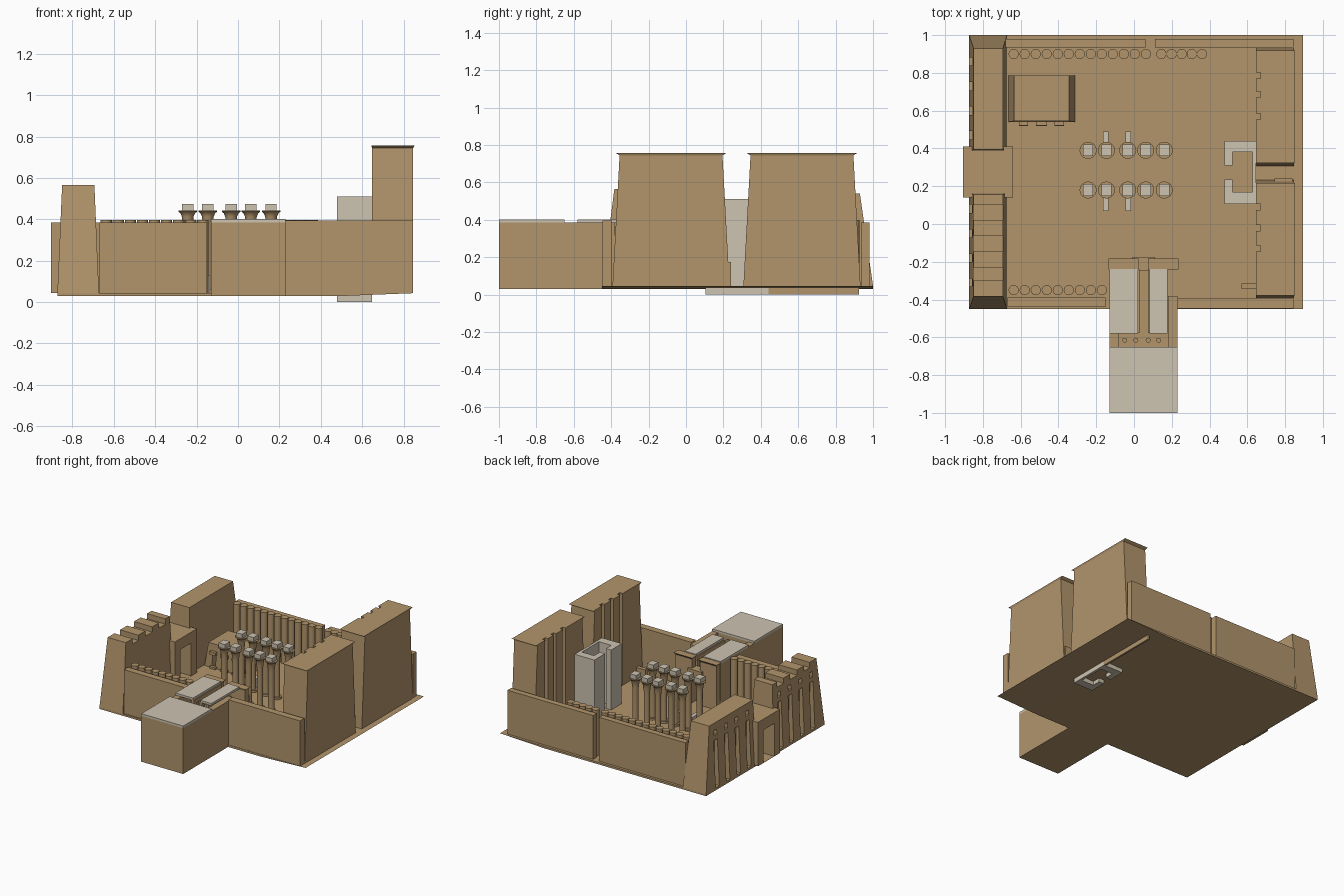
import bpy, bmesh, math

if "Cube" in bpy.data.objects:
    bpy.data.objects.remove(bpy.data.objects["Cube"])

def material(name, rgb):
    m = bpy.data.materials.new(name)
    m.diffuse_color = (*rgb, 1)
    m.use_nodes = True
    m.node_tree.nodes["Principled BSDF"].inputs["Base Color"].default_value = m.diffuse_color
    return m

SAND = material("sandstone", (0.445, 0.30, 0.150))
PALE = material("pale_limestone", (0.61, 0.546, 0.434))
FLOOR = 0.045

def finish(name, bm, mat, smooth=False):
    bmesh.ops.recalc_face_normals(bm, faces=bm.faces)
    me = bpy.data.meshes.new(name)
    bm.to_mesh(me)
    bm.free()
    me.materials.append(mat)
    ob = bpy.data.objects.new(name, me)
    bpy.context.collection.objects.link(ob)
    if smooth:
        bpy.ops.object.select_all(action='DESELECT')
        ob.select_set(True)
        bpy.context.view_layer.objects.active = ob
        bpy.ops.object.shade_smooth_by_angle(angle=math.radians(35))
    return ob

def add_frustum(bm, low, high, z0, z1):
    """low / high are rectangles (x0, x1, y0, y1)"""
    rings = []
    for (x0, x1, y0, y1), z in ((low, z0), (high, z1)):
        rings.append([bm.verts.new(c) for c in
                      ((x0, y0, z), (x1, y0, z), (x1, y1, z), (x0, y1, z))])
    a, b = rings
    bm.faces.new(a[::-1])
    bm.faces.new(b)
    for i in range(4):
        j = (i + 1) % 4
        bm.faces.new((a[i], a[j], b[j], b[i]))

def frustum(name, low, high, z0, z1, mat=SAND):
    bm = bmesh.new()
    add_frustum(bm, low, high, z0, z1)
    return finish(name, bm, mat)

def box(name, x0, x1, y0, y1, z0, z1, mat=SAND):
    return frustum(name, (x0, x1, y0, y1), (x0, x1, y0, y1), z0, z1, mat)

def prism(name, pts, z0, z1, mat):
    bm = bmesh.new()
    face = bm.faces.new([bm.verts.new((x, y, z0)) for x, y in pts])
    ext = bmesh.ops.extrude_face_region(bm, geom=[face])
    for v in ext["geom"]:
        if isinstance(v, bmesh.types.BMVert):
            v.co.z = z1
    if not any(f is face for f in bm.faces):
        bm.faces.new([v for v in bm.verts if v.co.z == z0])
    return finish(name, bm, mat)

def lathe(name, x, y, profile, sides=16, mat=SAND):
    bm = bmesh.new()
    rings = [[bm.verts.new((x + r * math.cos(2 * math.pi * k / sides),
                            y + r * math.sin(2 * math.pi * k / sides), z))
              for k in range(sides)] for r, z in profile]
    bm.faces.new(rings[0][::-1])
    bm.faces.new(rings[-1])
    for a, b in zip(rings, rings[1:]):
        for k in range(sides):
            j = (k + 1) % sides
            bm.faces.new((a[k], a[j], b[j], b[k]))
    return finish(name, bm, mat, smooth=True)

def carve(ob, boxes):
    """cut a list of boxes (x0, x1, y0, y1, z0, z1) out of an object"""
    bm = bmesh.new()
    for x0, x1, y0, y1, z0, z1 in boxes:
        add_frustum(bm, (x0, x1, y0, y1), (x0, x1, y0, y1), z0, z1)
    cutter = finish("cutter", bm, SAND)
    cutter.hide_render = True
    mod = ob.modifiers.new("cut", 'BOOLEAN')
    mod.operation, mod.object, mod.solver = 'DIFFERENCE', cutter, 'EXACT'
    bpy.context.view_layer.objects.active = ob
    bpy.ops.object.modifier_apply(modifier=mod.name)
    bpy.data.objects.remove(cutter)

# Ground slab, thinning towards the right edge
box("ground", -0.872, 0.5, -0.45, 1.0, 0.03, FLOOR)
frustum("ground_edge", (0.5, 0.51, -0.45, 1.0), (0.5, 0.895, -0.45, 1.0), 0.03, FLOOR)

# Enclosure walls
box("front_wall_left", -0.67, -0.15, -0.44, -0.39, FLOOR, 0.385)
box("front_wall_right", 0.23, 0.845, -0.447, -0.395, FLOOR, 0.395)
box("back_wall_left", -0.68, 0.06, 0.935, 0.98, FLOOR, 0.385)
box("back_wall_right", 0.11, 0.845, 0.935, 0.98, FLOOR, 0.385)

# Left pylon: battered towers with mast niches and small windows
def niches(ys):
    cuts = []
    for y in ys:
        cuts.append((-0.95, -0.832, y - 0.022, y + 0.022, 0.05, 0.41))
        cuts.append((-0.95, -0.81, y - 0.018, y + 0.018, 0.445, 0.485))
    return cuts

tower = frustum("left_pylon_back_tower", (-0.873, -0.672, 0.375, 1.0),
                (-0.850, -0.694, 0.395, 0.93), FLOOR, 0.54)
carve(tower, niches((0.47, 0.60, 0.73, 0.86)))
tower = frustum("left_pylon_front_tower", (-0.873, -0.672, -0.45, 0.175),
                (-0.850, -0.694, -0.383, 0.155), FLOOR, 0.565)
carve(tower, niches((0.08, -0.05, -0.18, -0.31)))
carve(tower, [(-1, -0.5, a, b, 0.525, 0.7) for a, b in
              ((0.02, 0.10), (-0.145, -0.06), (-0.30, -0.23))])

# Left gate
gate = box("left_gate", -0.904, -0.64, 0.14, 0.41, FLOOR, 0.385)
carve(gate, [(-1, -0.5, 0.21, 0.34, 0.046, 0.30)])

# Right pylon: tall towers with cornices and full height mast niches
for name, c, ys in (("front", -0.08, (0.09, -0.02, -0.13)),
                    ("back", 0.62, (0.785, 0.685, 0.57))):
    cuts = [(0.6, 0.67, y - 0.016, y + 0.016, 0.05, 0.9) for y in ys]
    t = frustum(f"right_pylon_{name}_tower", (0.647, 0.847, c - 0.313, c + 0.313),
                (0.647, 0.847, c - 0.275, c + 0.275), FLOOR, 0.745)
    carve(t, cuts)
    t = frustum(f"right_pylon_{name}_cornice", (0.647, 0.847, c - 0.275, c + 0.275),
                (0.645, 0.853, c - 0.298, c + 0.298), 0.745, 0.758)
    carve(t, cuts)
box("tower_side_block", 0.745, 0.84, 0.20, 0.24, FLOOR, 0.175)
box("tower_foot_block", 0.57, 0.647, -0.345, -0.315, FLOOR, 0.12)

# Pale gateway chamber, open to the court, and the footing strip beneath it
prism("gateway_chamber",
      [(0.478, 0.105), (0.647, 0.105), (0.647, 0.44), (0.478, 0.44), (0.478, 0.31),
       (0.522, 0.31), (0.522, 0.38), (0.627, 0.38), (0.627, 0.17), (0.522, 0.17),
       (0.522, 0.235), (0.478, 0.235)], 0.0, 0.51, PALE)
box("footing_strip", 0.632, 0.647, 0.435, 0.925, 0.0, 0.035)

# Colonnades along the walls
for name, y, x0, x1, n in (("back_left", 0.90, -0.637, 0.063, 13),
                           ("back_right", 0.90, 0.145, 0.36, 5),
                           ("front", -0.35, -0.637, -0.17, 9)):
    for i in range(n):
        x = x0 + (x1 - x0) * i / (n - 1)
        lathe(f"{name}_colonnade_column", x, y, [(0.027, FLOOR), (0.027, 0.398)])

# Central columns with flared capitals and pale blocks on top
SHAFT = [(0.034, FLOOR), (0.034, 0.06), (0.022, 0.06), (0.022, 0.36), (0.025, 0.385),
         (0.029, 0.415), (0.036, 0.43), (0.045, 0.437), (0.045, 0.442)]
for x in (-0.243, -0.146, -0.033, 0.062, 0.16):
    for y in (0.18, 0.39):
        lathe("court_column", x, y, SHAFT, 20)
        box("column_block", x - 0.027, x + 0.027, y - 0.031, y + 0.031, 0.442, 0.475, PALE)
for x in (-0.15, -0.03):
    box("low_plinth_front", x - 0.015, x + 0.015, 0.07, 0.165, FLOOR, 0.13, PALE)
    box("low_plinth_back", x - 0.015, x + 0.015, 0.405, 0.49, FLOOR, 0.13, PALE)

# Small shrine in the back left corner
shrine = frustum("shrine", (-0.665, -0.312, 0.54, 0.787),
                 (-0.635, -0.343, 0.545, 0.785), FLOOR, 0.23)
doors = ((-0.61, -0.56), (-0.52, -0.46), (-0.42, -0.37))
carve(shrine, [(a + 0.01, b - 0.01, 0.5, 0.65, 0.05, 0.15) for a, b in doors])
for a, b in doors:
    box("shrine_step", a, b, 0.52, 0.545, FLOOR, 0.06)
    box("shrine_lintel", a, b, 0.522, 0.55, 0.15, 0.175)

# Annex temple at the front: closed rear block, portico, two roofed aisles
box("annex_floor", -0.13, 0.23, -0.66, -0.45, 0.03, FLOOR)
box("annex_rear_block", -0.13, 0.23, -1.0, -0.65, 0.03, 0.385)
box("annex_rear_roof", -0.13, 0.23, -1.0, -0.65, 0.385, 0.402, PALE)
box("annex_left_wall", -0.13, -0.08, -0.65, -0.235, 0.03, 0.385)
box("annex_right_wall", 0.18, 0.23, -0.65, -0.38, 0.03, 0.385)
for x in (-0.05, 0.01, 0.075, 0.13):
    lathe("portico_column", x, -0.615, [(0.013, FLOOR), (0.013, 0.37)], 12)
for name, x0, x1, edge in (("left", -0.13, 0.02, 0.018), ("right", 0.083, 0.178, 0.085)):
    box(f"{name}_aisle_roof", x0, x1, -0.58, -0.238, 0.385, 0.402, PALE)
    box(f"{name}_aisle_beam", edge - 0.01, edge + 0.01, -0.578, -0.24, 0.355, 0.385)
    for i in range(5):
        y = -0.56 + i * 0.075
        box(f"{name}_aisle_pillar", edge - 0.009, edge + 0.009, y - 0.012, y + 0.012,
            FLOOR, 0.355)

# Small annex pylon facing the court
for name, x0, x1 in (("left", -0.125, 0.015), ("right", 0.085, 0.225)):
    frustum(f"annex_pylon_{name}", (x0 - 0.005, x1 + 0.005, -0.24, -0.188),
            (x0, x1, -0.238, -0.195), FLOOR, 0.38)
    frustum(f"annex_pylon_{name}_cornice", (x0, x1, -0.238, -0.195),
            (x0 - 0.01, x1 + 0.01, -0.242, -0.183), 0.38, 0.395)
box("annex_gate_left_jamb", -0.01, 0.02, -0.25, -0.175, FLOOR, 0.26)
box("annex_gate_right_jamb", 0.08, 0.11, -0.25, -0.175, FLOOR, 0.26)
box("annex_gate_lintel", -0.01, 0.11, -0.25, -0.175, 0.26, 0.31)
